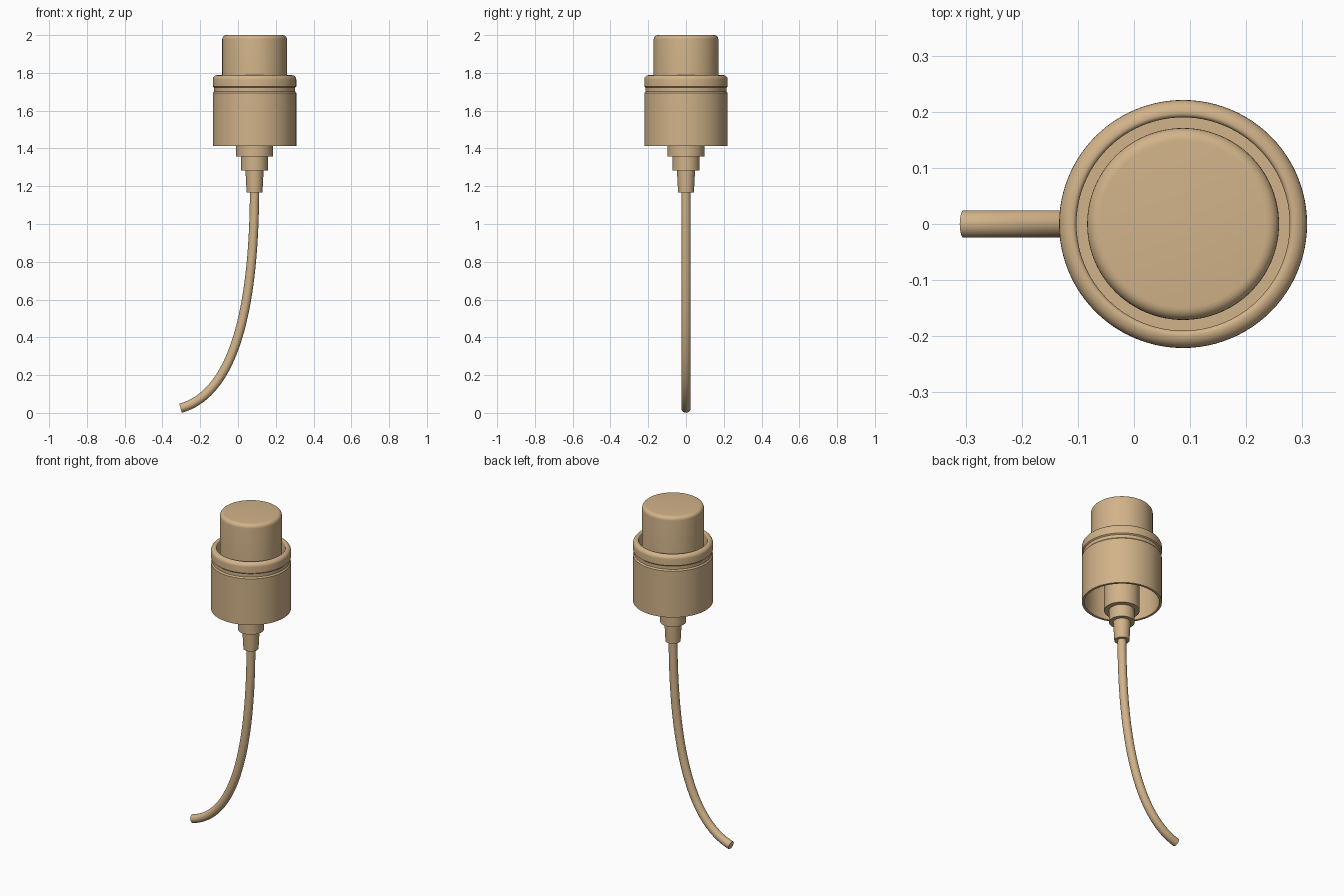
import bpy, bmesh, math
from mathutils import Vector

if "Cube" in bpy.data.objects:
    bpy.data.objects.remove(bpy.data.objects["Cube"])

AXIS = 0.0875   # x position of the pump's axis
SEG = 96


def smooth(obj, angle=35):
    bpy.ops.object.select_all(action='DESELECT')
    obj.select_set(True)
    bpy.context.view_layer.objects.active = obj
    bpy.ops.object.shade_smooth_by_angle(angle=math.radians(angle))


def fillet(r, z, rad, a0, a1, n=6):
    """Arc of profile points around centre (r, z), angles in degrees."""
    return [(r + rad * math.cos(math.radians(a0 + (a1 - a0) * i / n)),
             z + rad * math.sin(math.radians(a0 + (a1 - a0) * i / n))) for i in range(n + 1)]


def lathe(name, profile, closed=False):
    """Spin an (r, z) profile about the pump axis; a closed profile makes a ring."""
    bm = bmesh.new()
    rings = []
    for r, z in profile:
        if r < 1e-6:
            rings.append([bm.verts.new((0, 0, z))] * SEG)
        else:
            rings.append([bm.verts.new((r * math.cos(2 * math.pi * i / SEG),
                                        r * math.sin(2 * math.pi * i / SEG), z)) for i in range(SEG)])
    pairs = list(zip(rings, rings[1:])) + ([(rings[-1], rings[0])] if closed else [])
    for a, b in pairs:
        for i in range(SEG):
            j = (i + 1) % SEG
            bm.faces.new(list(dict.fromkeys([a[i], a[j], b[j], b[i]])))
    bmesh.ops.recalc_face_normals(bm, faces=bm.faces)
    mesh = bpy.data.meshes.new(name)
    bm.to_mesh(mesh)
    bm.free()
    obj = bpy.data.objects.new(name, mesh)
    bpy.context.collection.objects.link(obj)
    obj.location.x = AXIS
    mesh.materials.append(tan)
    smooth(obj)


tan = bpy.data.materials.new("tan_plastic")
tan.diffuse_color = (0.64, 0.45, 0.25, 1)
tan.use_nodes = True
tan.node_tree.nodes["Principled BSDF"].inputs["Base Color"].default_value = tan.diffuse_color

# Push button with a rounded top edge
lathe("push_button", [(0, 1.69), (0.171, 1.69)] + fillet(0.149, 1.978, 0.022, 0, 90) + [(0, 2.0)])

# Hollow collar: open skirt, groove, rounded lip and a recess around the button
lathe("collar",
      [(0.207, 1.412), (0.221, 1.412), (0.221, 1.694), (0.214, 1.702), (0.214, 1.722), (0.221, 1.728)]
      + fillet(0.198, 1.765, 0.023, 0, 90)
      + fillet(0.198, 1.780, 0.008, 90, 180, 3)[1:]
      + [(0.190, 1.69), (0.09, 1.69), (0.09, 1.67), (0.207, 1.67)], closed=True)

# Stepped pump housing
lathe("pump_housing",
      [(0, 1.68), (0.098, 1.68), (0.098, 1.358), (0.071, 1.358), (0.071, 1.284),
       (0.048, 1.284), (0.042, 1.168), (0, 1.168)])

# Bent dip tube
curve = bpy.data.curves.new("dip_tube_path", 'CURVE')
curve.dimensions = '3D'
curve.resolution_u = 40
curve.bevel_depth = 0.0245
curve.bevel_resolution = 8
curve.use_fill_caps = True
spline = curve.splines.new('BEZIER')
spline.bezier_points.add(1)
points = [((AXIS, 1.20), (AXIS, 1.4), (AXIS, 0.65)),
          ((-0.304, 0.0245), (0.01, 0.112), (-0.5, -0.03))]
for bp, (co, left, right) in zip(spline.bezier_points, points):
    bp.handle_left_type = bp.handle_right_type = 'FREE'
    bp.co, bp.handle_left, bp.handle_right = [Vector((x, 0, z)) for x, z in (co, left, right)]
path = bpy.data.objects.new("dip_tube_path", curve)
bpy.context.collection.objects.link(path)
bpy.context.view_layer.update()
mesh = bpy.data.meshes.new_from_object(path.evaluated_get(bpy.context.evaluated_depsgraph_get()))
bpy.data.objects.remove(path)
tube = bpy.data.objects.new("dip_tube", mesh)
bpy.context.collection.objects.link(tube)
mesh.materials.clear()
mesh.materials.append(tan)
smooth(tube)
